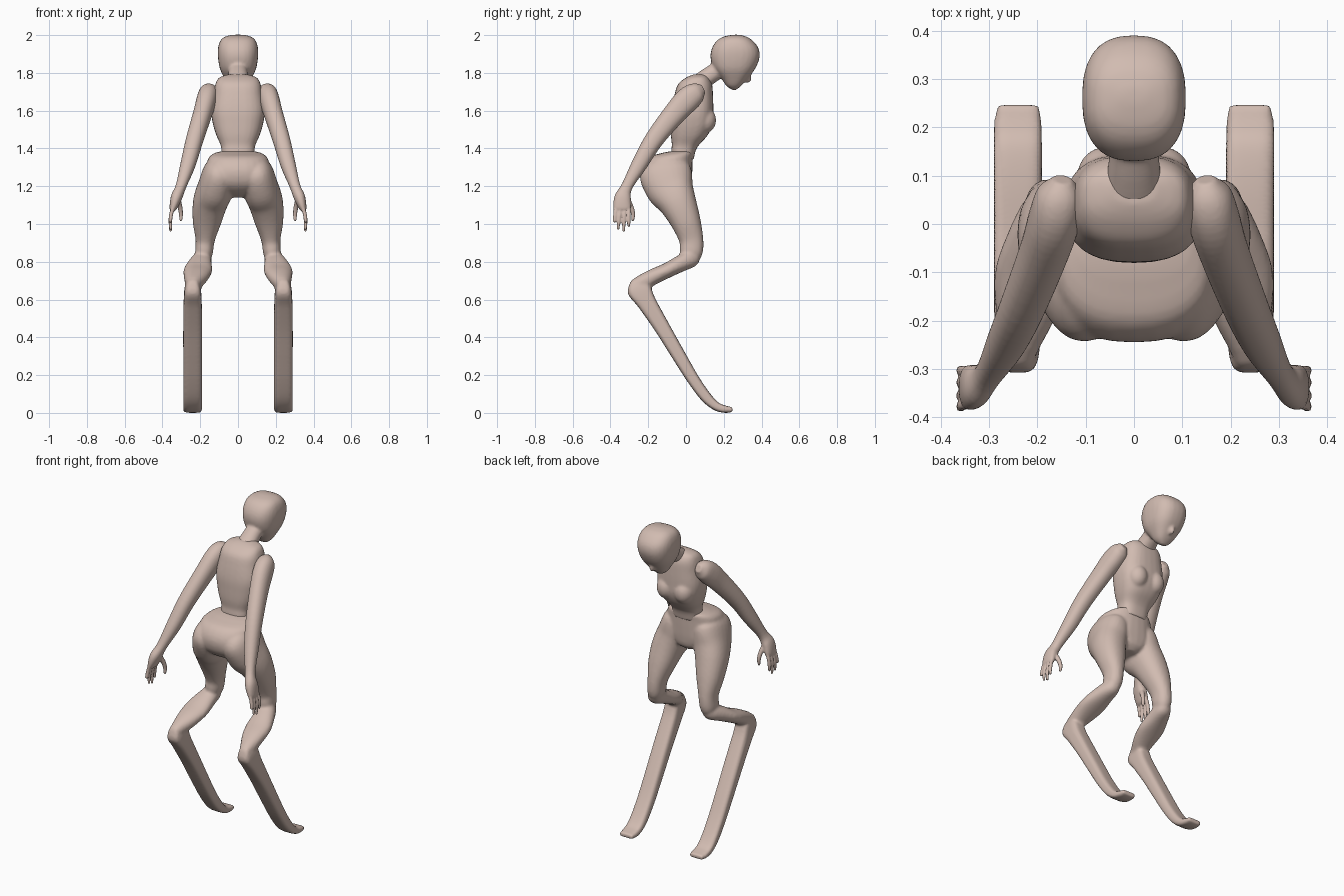
import bpy, bmesh, math
from mathutils import Vector, Matrix

skin = bpy.data.materials.new("pale skin")
skin.diffuse_color = (0.64, 0.50, 0.44, 1)


def spline(rows, n=5):
    """Catmull-Rom through rows of numbers."""
    out = []
    for i in range(len(rows) - 1):
        p0, p1 = rows[max(i - 1, 0)], rows[i]
        p2, p3 = rows[i + 1], rows[min(i + 2, len(rows) - 1)]
        for k in range(n):
            t = k / n
            out.append([0.5 * (2 * b + (c - a) * t + (2 * a - 5 * b + 4 * c - d) * t * t
                               + (3 * b - a - 3 * c + d) * t ** 3)
                        for a, b, c, d in zip(p0, p1, p2, p3)])
    out.append(list(rows[-1]))
    return out


def loft(bm, rows, side=1, flat=False, power=2.2, sides=28):
    """Skin ellipse-like sections (x, y, z, half width, half depth)."""
    pts = spline(rows)
    rings = []
    for i, (x, y, z, a, b) in enumerate(pts):
        lo, hi = pts[max(i - 1, 0)], pts[min(i + 1, len(pts) - 1)]
        t = Vector((0, 0, 1)) if flat else (Vector(hi[:3]) - Vector(lo[:3])).normalized()
        u = Vector((1, 0, 0))
        u = (u - t * u.dot(t)).normalized()
        v = t.cross(u)
        ring = []
        for k in range(sides):
            ang = 2 * math.pi * k / sides
            c, s = math.cos(ang), math.sin(ang)
            c = math.copysign(abs(c) ** (2 / power), c)
            s = math.copysign(abs(s) ** (2 / power), s)
            p = Vector((x, y, z)) + u * max(a, .002) * c + v * max(b, .002) * s
            ring.append(bm.verts.new((p.x * side, p.y, p.z)))
        rings.append(ring)
    for r, q in zip(rings, rings[1:]):
        for k in range(sides):
            j = (k + 1) % sides
            bm.faces.new((r[k], r[j], q[j], q[k]))
    bm.faces.new(rings[0])
    bm.faces.new(rings[-1])


def stack(bm, rows, power=2.3):
    """Horizontal sections (z, back y, front y, half width)."""
    loft(bm, [(0, (b + f) / 2, z, w, (f - b) / 2) for z, b, f, w in rows],
         flat=True, power=power)


def ball(bm, loc, size):
    bmesh.ops.create_uvsphere(bm, u_segments=20, v_segments=12, radius=1,
                              matrix=Matrix.Translation(loc) @ Matrix.Diagonal((*size, 1)))


def finish(bm, name, voxel, smooth, mirror=False):
    """Fuse the overlapping lofts into one smooth skin."""
    bmesh.ops.recalc_face_normals(bm, faces=bm.faces)
    me = bpy.data.meshes.new(name)
    bm.to_mesh(me)
    bm.free()
    me.materials.append(skin)
    for p in me.polygons:
        p.use_smooth = True
    ob = bpy.data.objects.new(name, me)
    bpy.context.collection.objects.link(ob)
    rm = ob.modifiers.new("fuse", 'REMESH')
    rm.mode = 'VOXEL'
    rm.voxel_size = voxel
    rm.use_smooth_shade = True
    sm = ob.modifiers.new("soften", 'SMOOTH')
    sm.factor = 0.5
    sm.iterations = smooth
    if mirror:
        ob.modifiers.new("mirror", 'MIRROR')
    return ob


# Head and neck, face pointing forward and down
bm = bmesh.new()
stack(bm, [(1.708, .25, .262, .015), (1.73, .215, .29, .045), (1.765, .19, .322, .068),
           (1.82, .147, .365, .095), (1.88, .13, .389, .106), (1.93, .137, .384, .106),
           (1.97, .163, .354, .094), (1.992, .20, .32, .068), (2.002, .25, .28, .025)], 2.5)
ball(bm, (0, .327, 1.775), (.016, .02, .03))
loft(bm, [(0, .05, 1.73, .065, .05), (0, .11, 1.775, .055, .048),
          (0, .16, 1.81, .05, .046), (0, .22, 1.86, .05, .045)])
finish(bm, "head", .008, 4)

# Torso with bust
bm = bmesh.new()
stack(bm, [(1.34, -.08, .04, .085), (1.39, -.078, .052, .088), (1.42, -.075, .07, .093),
           (1.47, -.08, .115, .115), (1.53, -.08, .142, .133), (1.60, -.077, .145, .142),
           (1.68, -.062, .143, .13), (1.74, -.042, .138, .12), (1.775, 0, .12, .10),
           (1.792, .04, .10, .05)], 2.6)
for s in (1, -1):
    ball(bm, (s * .06, .098, 1.55), (.058, .062, .07))
finish(bm, "torso", .008, 5)

# Hips, thighs, calves and long feet
bm = bmesh.new()
stack(bm, [(1.385, -.08, .04, .085), (1.375, -.13, .04, .125), (1.35, -.205, .036, .156),
           (1.29, -.243, .034, .172), (1.22, -.235, .03, .185), (1.17, -.19, .02, .12),
           (1.14, -.12, -.01, .04)])
for s in (1, -1):
    loft(bm, [(.085, -.12, 1.33, .06, .08), (.098, -.112, 1.28, .085, .135),
              (.12, -.085, 1.19, .094, .128), (.148, -.043, 1.11, .091, .10),
              (.165, 0, 1.01, .075, .079), (.174, .028, .915, .051, .064),
              (.18, .027, .845, .046, .06), (.182, .022, .795, .03, .035)], s)
    loft(bm, [(.183, .06, .83, .03, .03), (.187, .03, .818, .046, .046),
              (.20, -.03, .79, .062, .044), (.212, -.10, .754, .075, .04),
              (.222, -.17, .722, .066, .042), (.235, -.24, .685, .045, .042),
              (.238, -.285, .668, .03, .03)], s)
    loft(bm, [(.24, -.275, .705, .025, .02), (.24, -.252, .66, .042, .062),
              (.24, -.207, .583, .048, .05), (.24, -.125, .45, .05, .041),
              (.24, -.033, .295, .05, .036), (.24, .04, .175, .05, .032),
              (.24, .105, .085, .05, .029), (.24, .16, .035, .05, .023),
              (.24, .21, .019, .049, .019), (.24, .246, .018, .043, .013)], s, power=4)
finish(bm, "hips_and_legs", .009, 3)

# Arm, hand, fingers and thumb, mirrored
bm = bmesh.new()
loft(bm, [(.148, .092, 1.715, .02, .022), (.153, .06, 1.698, .047, .053),
          (.165, .01, 1.66, .053, .066), (.187, -.06, 1.585, .05, .06),
          (.23, -.17, 1.445, .046, .05), (.265, -.247, 1.315, .04, .042),
          (.302, -.312, 1.20, .028, .03), (.326, -.335, 1.14, .03, .044),
          (.343, -.338, 1.085, .02, .046), (.346, -.338, 1.07, .012, .035)])
for y0, y1, z1 in ((-.374, -.382, 1.01), (-.35, -.36, .97), (-.326, -.33, .96), (-.303, -.303, .985)):
    loft(bm, [(.338, y0, 1.10, .01, .01), (.352, y0, 1.06, .0105, .0105),
              (.358, (y0 + y1) / 2, 1.02, .01, .01), (.357, y1, z1, .007, .007)], sides=12)
loft(bm, [(.32, -.315, 1.14, .015, .015), (.307, -.29, 1.09, .013, .013),
          (.302, -.28, 1.05, .011, .011), (.303, -.283, 1.015, .007, .007)], sides=12)
finish(bm, "arm", .005, 2, mirror=True)
